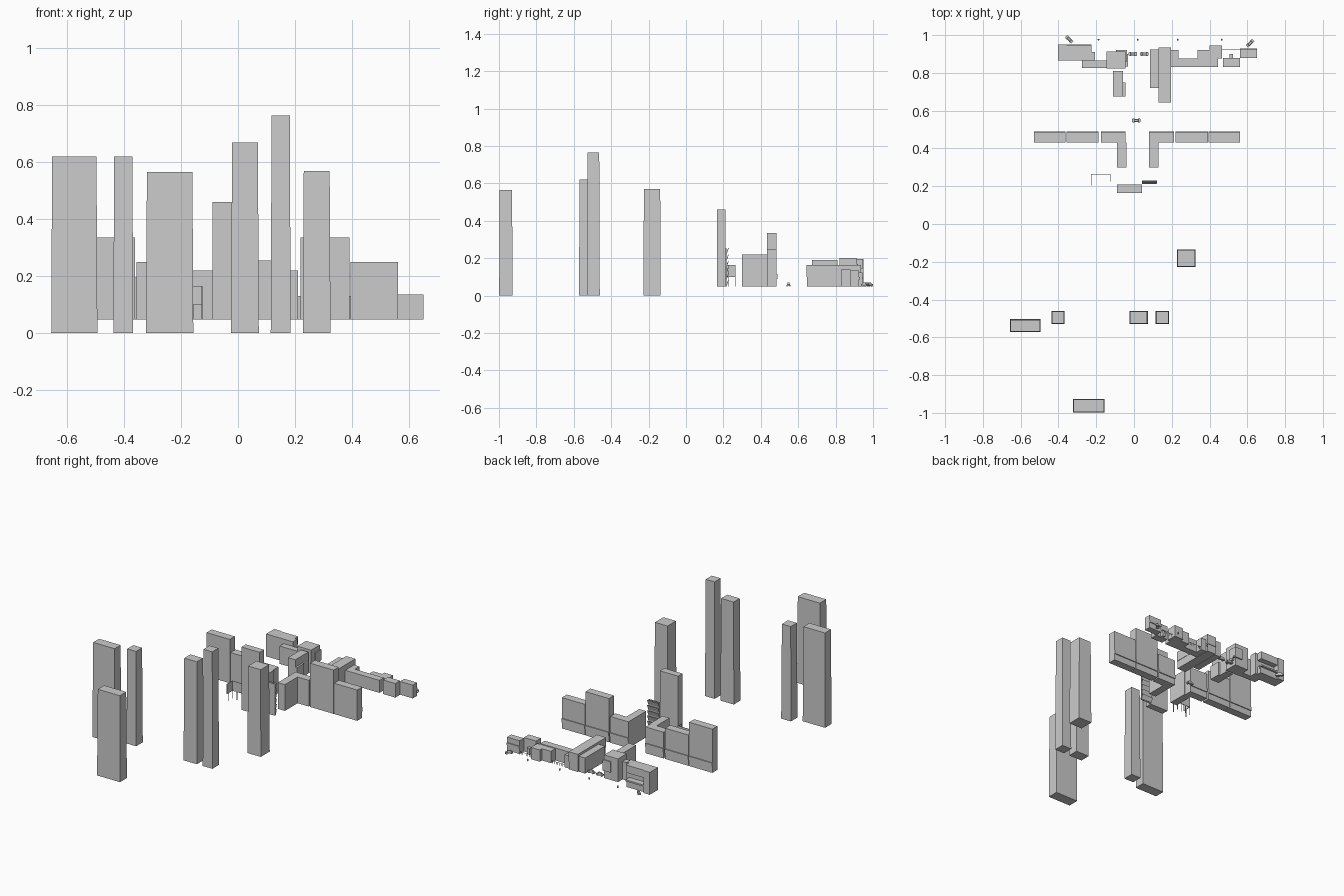
import bpy, bmesh, math
from mathutils import Matrix

G = 0.048  # street level under the detailed blocks


def finish(name, bm):
    me = bpy.data.meshes.new(name)
    bm.to_mesh(me)
    bm.free()
    ob = bpy.data.objects.new(name, me)
    bpy.context.collection.objects.link(ob)
    return ob


def add_box(bm, x0, x1, y0, y1, z0, z1, taper=0.0, mat=None):
    v = bmesh.ops.create_cube(bm, size=1)["verts"]
    for p in v:
        t = taper if p.co.z > 0 else 0
        p.co.x = x0 + t if p.co.x < 0 else x1 - t
        p.co.y = y0 + t if p.co.y < 0 else y1 - t
        p.co.z = z0 if p.co.z < 0 else z1
        if mat:
            p.co = mat @ p.co


def box(name, x0, x1, y0, y1, z0, z1, taper=0.0):
    bm = bmesh.new()
    add_box(bm, x0, x1, y0, y1, z0, z1, taper)
    return finish(name, bm)


# Plain skyscrapers, very slightly tapered
for x0, x1, y0, y1, h in [
    (-0.656, -0.494, -0.572, -0.504, 0.62),
    (-0.438, -0.368, -0.53, -0.461, 0.62),
    (-0.323, -0.157, -0.999, -0.927, 0.565),
    (-0.024, 0.073, -0.53, -0.461, 0.67),
    (0.115, 0.185, -0.53, -0.461, 0.765),
    (0.228, 0.325, -0.228, -0.135, 0.57),
]:
    box("skyscraper", x0, x1, y0, y1, 0, h, 0.003)

# Middle street row with projecting shopfront canopy on the back
for x0, x1, h in [
    (-0.53, -0.362, 0.335), (-0.357, -0.188, 0.25), (-0.176, -0.046, 0.22),
    (0.079, 0.211, 0.22), (0.22, 0.391, 0.335), (0.395, 0.562, 0.25),
]:
    box("row_building", x0, x1, 0.432, 0.484, G, h)
    box("row_canopy", x0, x1, 0.484, 0.490, 0.09, 0.115)

# Wings reaching forward from the row
box("left_wing", -0.09, -0.04, 0.30, 0.432, G, 0.22)
box("right_wing", 0.079, 0.13, 0.30, 0.432, G, 0.22)

# Central block and the louvred display wall beside it
box("central_tower", -0.09, 0.042, 0.165, 0.21, G, 0.46)
box("display_wall", 0.042, 0.12, 0.211, 0.216, G, 0.255)
for i in range(6):
    z = G + 0.004 + i * 0.0343
    bm = bmesh.new()
    add_box(bm, 0.042, 0.122, 0.214, 0.218, z, z + 0.031)
    for v in bm.verts:
        if v.co.z > z + 0.01:
            v.co.y += 0.011
    finish("tilted_display", bm)

# Open sign stand: thin panels on posts
for name, b in [("stand_back", (-0.227, -0.125, 0.262, 0.265)),
                ("stand_left", (-0.227, -0.224, 0.205, 0.265)),
                ("stand_right", (-0.128, -0.125, 0.225, 0.265))]:
    box(name, *b, 0.10, 0.165)
bm = bmesh.new()
for x in (-0.227, -0.193, -0.159, -0.128):
    add_box(bm, x, x + 0.003, 0.262, 0.265, G, 0.10)
for x in (-0.227, -0.128):
    add_box(bm, x, x + 0.003, 0.225, 0.228, G, 0.10)
finish("stand_posts", bm)

# Rear street: left group
box("rear_left_hall", -0.402, -0.207, 0.865, 0.91, G, 0.195)
box("rear_left_corner", -0.402, -0.355, 0.91, 0.95, G, 0.195)
box("rear_left_upper", -0.355, -0.225, 0.91, 0.945, 0.145, 0.195)
box("rear_left_shops", -0.355, -0.225, 0.91, 0.938, G, 0.09)
box("rear_left_canopy", -0.355, -0.225, 0.91, 0.95, 0.09, 0.10)
box("rear_left_link", -0.275, -0.14, 0.825, 0.865, G, 0.165)
box("rear_left_block", -0.145, -0.045, 0.822, 0.912, G, 0.20)
box("rear_left_bay", -0.095, -0.038, 0.86, 0.92, 0.10, 0.17)
box("rear_left_marquee", -0.045, -0.032, 0.835, 0.90, 0.085, 0.10)
box("inner_block", -0.11, -0.057, 0.675, 0.81, G, 0.19)
box("inner_annex", -0.057, -0.045, 0.675, 0.75, G, 0.14)

# Rear street: right group
box("long_hall_base", 0.132, 0.195, 0.647, 0.932, G, 0.10)
box("long_hall_top", 0.130, 0.197, 0.643, 0.935, 0.10, 0.165)
box("long_hall_annex", 0.084, 0.13, 0.72, 0.925, G, 0.15)
for x0, x1, y0, y1, h in [
    (0.197, 0.445, 0.83, 0.876, 0.13),
    (0.197, 0.235, 0.876, 0.922, 0.13),
    (0.335, 0.465, 0.876, 0.922, 0.125),
    (0.40, 0.465, 0.922, 0.944, 0.125),
    (0.472, 0.56, 0.83, 0.88, 0.14),
    (0.56, 0.652, 0.88, 0.924, 0.135),
    (0.505, 0.525, 0.88, 0.90, 0.09),
]:
    box("rear_right_building", x0, x1, y0, y1, G, h)
box("rear_right_canopy", 0.56, 0.652, 0.924, 0.93, 0.085, 0.10)

# Thin railings closing the two courtyards
for x0, x1, y in [(0.235, 0.335, 0.92), (0.465, 0.56, 0.924)]:
    bm = bmesh.new()
    add_box(bm, x0, x1, y, y + 0.002, 0.064, 0.066)
    n = 8
    for i in range(n + 1):
        x = x0 + (x1 - x0 - 0.002) * i / n
        add_box(bm, x, x + 0.002, y, y + 0.002, G, 0.065)
    finish("railing", bm)

# Cars: body, cabin and four wheels
for cx, cy, ang in [(0.012, 0.548, 0), (-0.006, 0.90, 0), (0.055, 0.90, 0),
                    (-0.343, 0.978, -45), (0.615, 0.957, 45)]:
    m = Matrix.Translation((cx, cy, G)) @ Matrix.Rotation(math.radians(ang), 4, "Z")
    bm = bmesh.new()
    add_box(bm, -0.023, 0.023, -0.008, 0.008, 0.004, 0.014, 0, m)
    add_box(bm, -0.013, 0.012, -0.007, 0.007, 0.014, 0.023, 0.002, m)
    for wx in (-0.014, 0.014):
        for wy in (-0.008, 0.008):
            bmesh.ops.create_cone(
                bm, cap_ends=True, segments=10, radius1=0.005, radius2=0.005, depth=0.003,
                matrix=m @ Matrix.Translation((wx, wy, 0.005)) @ Matrix.Rotation(math.pi / 2, 4, "X"))
    finish("car", bm)

# Small street bollards
for x in (-0.188, 0.02, 0.232, 0.465):
    bm = bmesh.new()
    bmesh.ops.create_cone(bm, cap_ends=True, segments=8, radius1=0.005, radius2=0.003,
                          depth=0.014, matrix=Matrix.Translation((x, 0.976, G + 0.007)))
    finish("bollard", bm)
